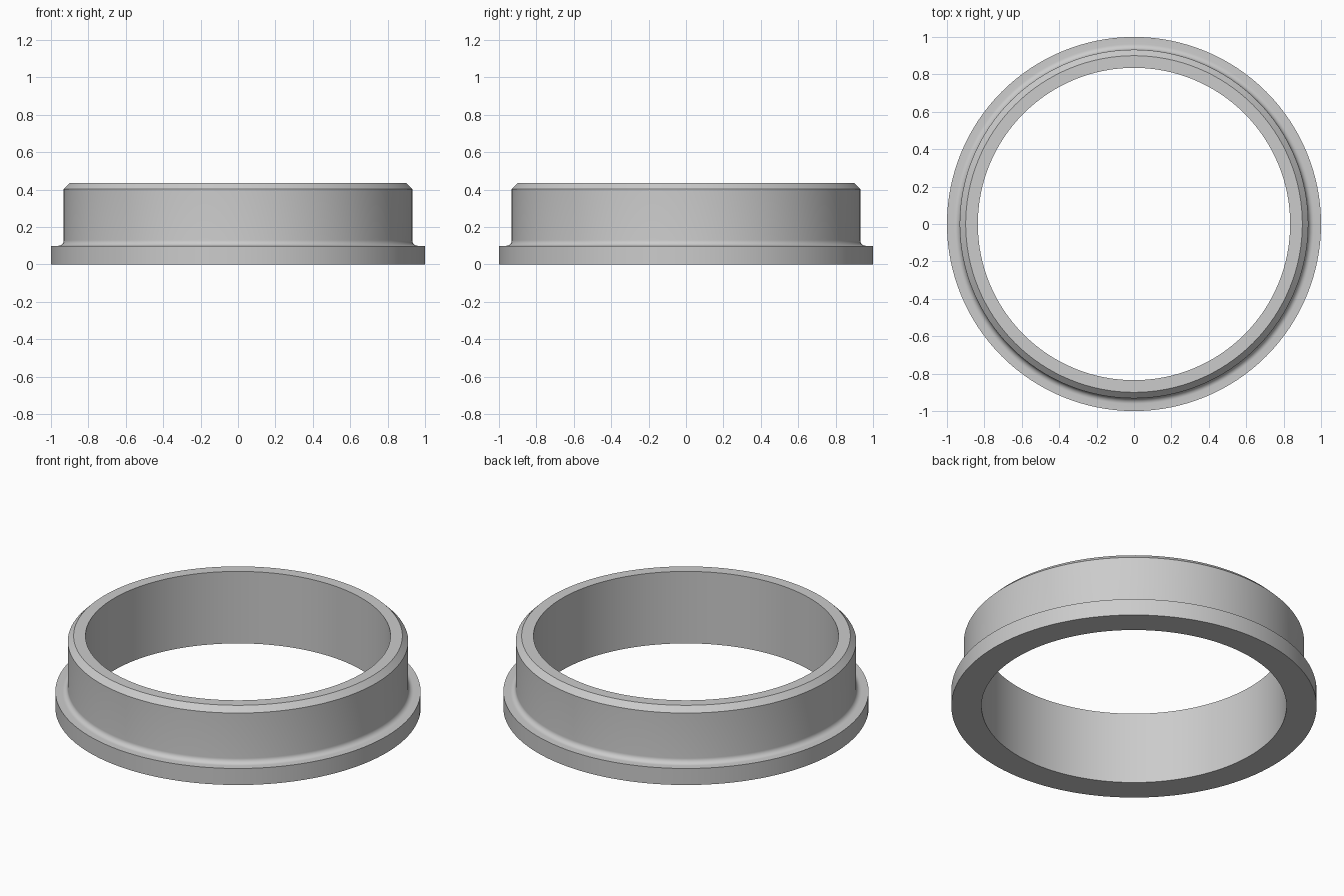
import bpy, bmesh, math
from mathutils import Matrix

cube = bpy.data.objects.get("Cube")
if cube:
    bpy.data.objects.remove(cube, do_unlink=True)

SEGMENTS = 128
BORE, BODY, FLANGE = 0.835, 0.932, 1.0
FLANGE_TOP, TOP = 0.10, 0.435
FILLET, CHAMFER = 0.03, 0.032

# Grey metal
grey = bpy.data.materials.new("grey_metal")
grey.use_nodes = True
colour = (0.6, 0.6, 0.6, 1)
grey.diffuse_color = colour
grey.node_tree.nodes["Principled BSDF"].inputs["Base Color"].default_value = colour

# Cross-section as (radius, height), with a rounded inner corner above the flange
profile = [(BORE, 0), (FLANGE, 0), (FLANGE, FLANGE_TOP)]
for i in range(9):
    a = math.pi / 2 * i / 8
    profile.append((BODY + FILLET * (1 - math.sin(a)),
                    FLANGE_TOP + FILLET * (1 - math.cos(a))))
profile += [(BODY, TOP - CHAMFER), (BODY - CHAMFER, TOP), (BORE, TOP)]

# Revolve the section into a closed ring
bm = bmesh.new()
rings = []
for s in range(SEGMENTS):
    turn = Matrix.Rotation(math.tau * s / SEGMENTS, 3, "Z")
    rings.append([bm.verts.new(turn @ bm.verts.new((r, 0, z)).co) for r, z in profile])
bmesh.ops.delete(bm, geom=[v for v in bm.verts if v not in {w for ring in rings for w in ring}],
                 context="VERTS")
n = len(profile)
for s in range(SEGMENTS):
    a, b = rings[s], rings[(s + 1) % SEGMENTS]
    for i in range(n):
        j = (i + 1) % n
        bm.faces.new((a[i], b[i], b[j], a[j]))
bmesh.ops.recalc_face_normals(bm, faces=bm.faces)

mesh = bpy.data.meshes.new("flanged_ring")
bm.to_mesh(mesh)
bm.free()
mesh.materials.append(grey)
ring = bpy.data.objects.new("flanged_ring", mesh)
bpy.context.collection.objects.link(ring)

# Smooth walls with crisp corners
bpy.ops.object.select_all(action="DESELECT")
ring.select_set(True)
bpy.context.view_layer.objects.active = ring
bpy.ops.object.shade_smooth_by_angle(angle=math.radians(30))
